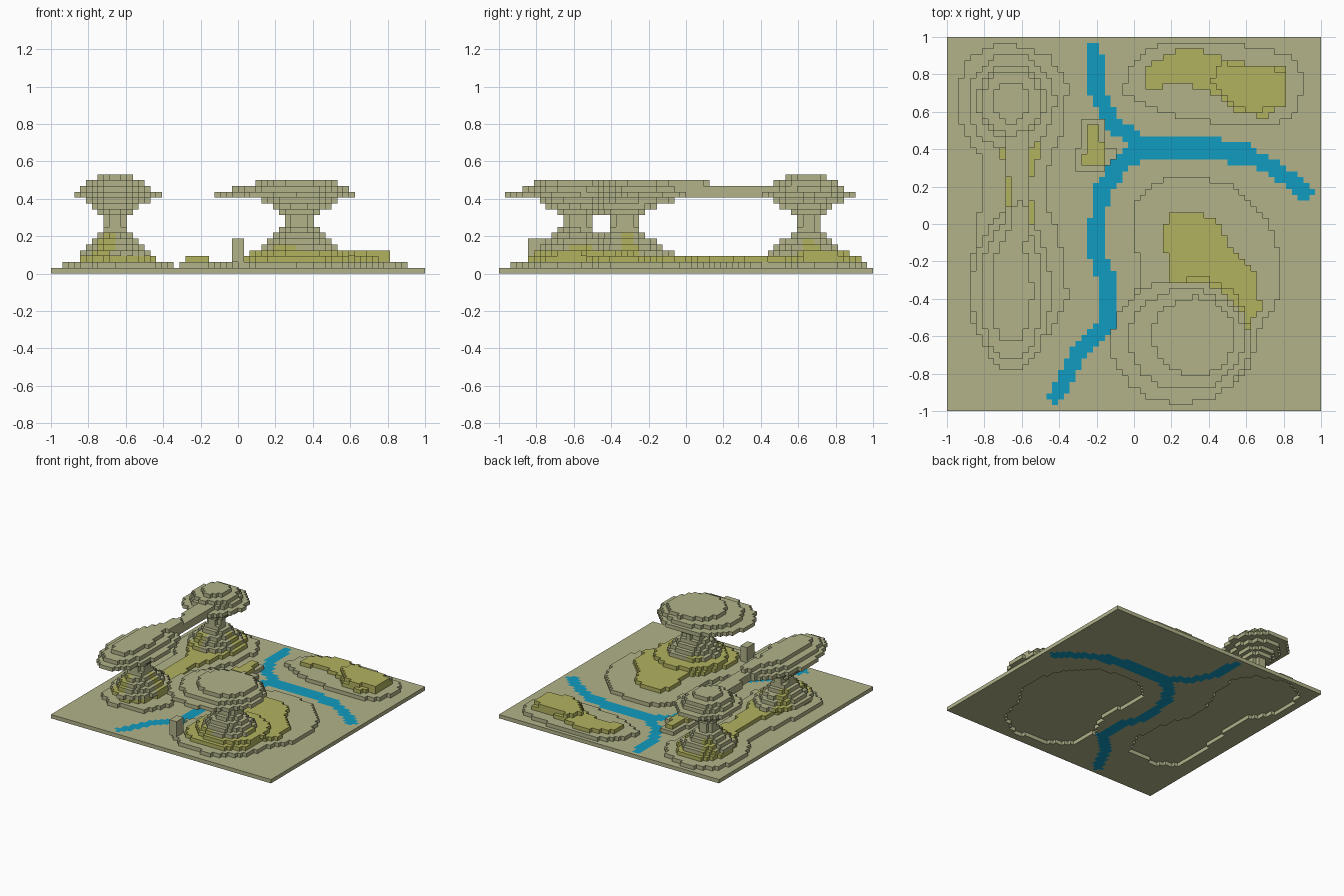
import bpy
import bmesh
import math
from mathutils import Vector

if "Cube" in bpy.data.objects:
    bpy.data.objects.remove(bpy.data.objects["Cube"])

N = 64
S = 2 / N
GREY, YELLOW, BLUE = range(3)


def material(name, rgb):
    m = bpy.data.materials.new(name)
    m.use_nodes = True
    m.diffuse_color = (*rgb, 1)
    m.node_tree.nodes["Principled BSDF"].inputs["Base Color"].default_value = (*rgb, 1)
    return m


MATS = [material("dry stone", (.445, .448, .255)),
        material("yellow grass", (.445, .445, .115)),
        material("river blue", (.005, .33, .53))]

CELLS = [(i, j) for i in range(N) for j in range(N)]


def centre(c):
    return Vector(((c[0] + .5) * S - 1, (c[1] + .5) * S - 1))


# Cell footprints: outline, ellipse and thick path
def outline(*pts):
    def inside(p):
        hit = False
        for a, b in zip(pts, pts[1:] + pts[:1]):
            if (a[1] > p.y) != (b[1] > p.y):
                if p.x < a[0] + (p.y - a[1]) * (b[0] - a[0]) / (b[1] - a[1]):
                    hit = not hit
        return hit
    return {c for c in CELLS if inside(centre(c))}


def ellipse(x, y, rx, ry):
    return {c for c in CELLS
            if ((centre(c).x - x) / rx) ** 2 + ((centre(c).y - y) / ry) ** 2 < 1}


def path(r, *pts):
    def near(p):
        for a, b in zip(map(Vector, pts), map(Vector, pts[1:])):
            t = max(0, min(1, (p - a).dot(b - a) / (b - a).length_squared))
            if (p - a.lerp(b, t)).length < r:
                return True
        return False
    return {c for c in CELLS if near(centre(c))}


def put(block, foot, level, colour=GREY):
    for c in foot:
        block[(*c, level)] = colour


SIDES = []
for axis in range(3):
    u, v = (axis + 1) % 3, (axis + 2) % 3
    for sign in (0, 1):
        quad = []
        for du, dv in ((0, 0), (1, 0), (1, 1), (0, 1)):
            q = [0, 0, 0]
            q[axis], q[u], q[v] = sign, du, dv
            quad.append(q)
        step = [0, 0, 0]
        step[axis] = 2 * sign - 1
        SIDES.append((step, quad if sign else quad[::-1]))


# Skin a block of cells with its outer faces
def build(name, block):
    bm = bmesh.new()
    verts = {}
    for cell, colour in block.items():
        for step, quad in SIDES:
            if tuple(a + b for a, b in zip(cell, step)) in block:
                continue
            corners = []
            for q in quad:
                key = tuple(a + b for a, b in zip(cell, q))
                if key not in verts:
                    verts[key] = bm.verts.new((key[0] * S - 1, key[1] * S - 1, key[2] * S))
                corners.append(verts[key])
            bm.faces.new(corners).material_index = colour
    mesh = bpy.data.meshes.new(name)
    bm.to_mesh(mesh)
    bm.free()
    for m in MATS:
        mesh.materials.append(m)
    bpy.context.collection.objects.link(bpy.data.objects.new(name, mesh))


# Round rock tower: one radius per level, in cells, with grassy patches low down
def tower(block, x, y, stretch, radii, start=3, grass_top=5):
    for level, r in enumerate(radii, start):
        for c in ellipse(x, y, r * S, r * S * stretch):
            d = centre(c) - Vector((x, y))
            grassy = level <= grass_top and math.sin(3 * math.atan2(d.y, d.x) + 1.2) > .55
            block[(*c, level)] = YELLOW if grassy else GREY


# River with two branches
river = path(.045, (-.22, .93), (-.19, .7), (-.12, .55), (.03, .42))
river |= path(.06, (.05, .41), (.3, .41), (.58, .38))
river |= path(.045, (.58, .38), (.75, .3), (.91, .17))
river |= path(.045, (.03, .4), (-.08, .3), (-.18, .18), (-.2, -.15), (-.15, -.28),
              (-.14, -.52), (-.3, -.7), (-.41, -.91))

# Hill footprints
left_foot = outline((-.94, .75), (-.88, .9), (-.7, .97), (-.45, .9), (-.35, .75), (-.38, .5),
                    (-.46, .3), (-.48, .1), (-.4, -.05), (-.35, -.4), (-.45, -.58), (-.75, -.62),
                    (-.88, -.5), (-.86, -.15), (-.82, .1), (-.82, .35), (-.93, .55))
front_foot = outline((0, .1), (.1, .22), (.3, .26), (.55, .2), (.7, .05), (.78, -.15),
                     (.77, -.4), (.68, -.55), (.6, -.8), (.4, -.93), (.1, -.9), (-.05, -.78),
                     (-.08, -.55), (0, -.4), (.05, -.25), (0, -.1))

# Ground slab, hollow beneath the two large hills
ground = {}
put(ground, set(CELLS) - river - left_foot - front_foot, 0)
build("ground", ground)
water = {}
put(water, river, 0, BLUE)
build("river", water)

# Back hill
hill = {}
put(hill, outline((-.06, .7), (0, .88), (.15, .98), (.5, .97), (.85, .9), (.9, .78),
                  (.88, .6), (.75, .52), (.5, .53), (.25, .57), (.1, .62)), 1)
put(hill, outline((.06, .73), (.08, .85), (.22, .93), (.42, .92), (.5, .87), (.8, .83),
                  (.8, .63), (.7, .57), (.55, .6), (.42, .7), (.3, .74)), 2, YELLOW)
put(hill, outline((.4, .77), (.48, .86), (.7, .85), (.8, .8), (.8, .63), (.6, .59)), 3, YELLOW)
build("back_hill", hill)

# Small hill beside the river fork
knoll = {}
put(knoll, outline((-.31, .28), (-.28, .56), (-.16, .56), (-.16, .43), (-.07, .38), (-.16, .28)), 1)
put(knoll, outline((-.28, .31), (-.24, .53), (-.2, .53), (-.16, .42), (-.16, .31)), 2, YELLOW)
build("small_hill", knoll)

# Front hill with its mushroom rock and a small spire
front = {}
put(front, front_foot, 1)
put(front, outline((.15, -.05), (.2, .05), (.35, .07), (.45, 0), (.5, -.1), (.65, -.25),
                   (.68, -.45), (.6, -.55), (.6, -.75), (.4, -.86), (.1, -.82), (.02, -.65),
                   (.1, -.4), (.2, -.28)), 2, YELLOW)
put(front, ellipse(.34, -.55, .27, .26), 3, YELLOW)
tower(front, .33, -.59, 1, (6.2, 5.2, 4.2, 3.2, 2.5, 2.5, 3.6, 5, 6.4, 8), start=4, grass_top=4)
put(front, ellipse(.25, -.63, .37, .33), 13)
put(front, ellipse(.28, -.62, .31, .27), 14)
put(front, ellipse(.32, -.6, .22, .21), 15)
for level in range(2, 6):
    put(front, path(.035, (0, -.8), (.01, -.77)), level)
build("front_hill", front)

# Left ridge with a grassy saddle and two towers
left = {}
put(left, left_foot, 1)
put(left, outline((-.86, .7), (-.75, .88), (-.55, .88), (-.42, .7), (-.5, .4), (-.56, .2),
                  (-.52, -.05), (-.46, -.15), (-.5, -.5), (-.65, -.58), (-.82, -.45),
                  (-.74, -.15), (-.68, .1), (-.7, .35), (-.8, .5)), 2, YELLOW)
tower(left, -.655, .65, 1.1, (6, 5, 4, 3, 2, 1.7, 1.7, 3, 4, 5.5, 7.5, 5.8, 5, 3.2))
tower(left, -.655, -.33, 1.35, (6, 5, 4, 3, 2.2, 1.7, 1.9, 3, 4.2), grass_top=6)
for level, rx, ry in ((12, .15, .3), (13, .21, .42), (14, .17, .37), (15, .11, .28)):
    put(left, ellipse(-.655, -.36, rx, ry), level)

# Rock bridge between the towers
for level in (13, 14):
    put(left, path(.055, (-.64, -.1), (-.61, .15), (-.63, .45)), level)
put(left, path(.05, (-.64, -.2), (-.61, .06)), 15)
build("left_ridge", left)
